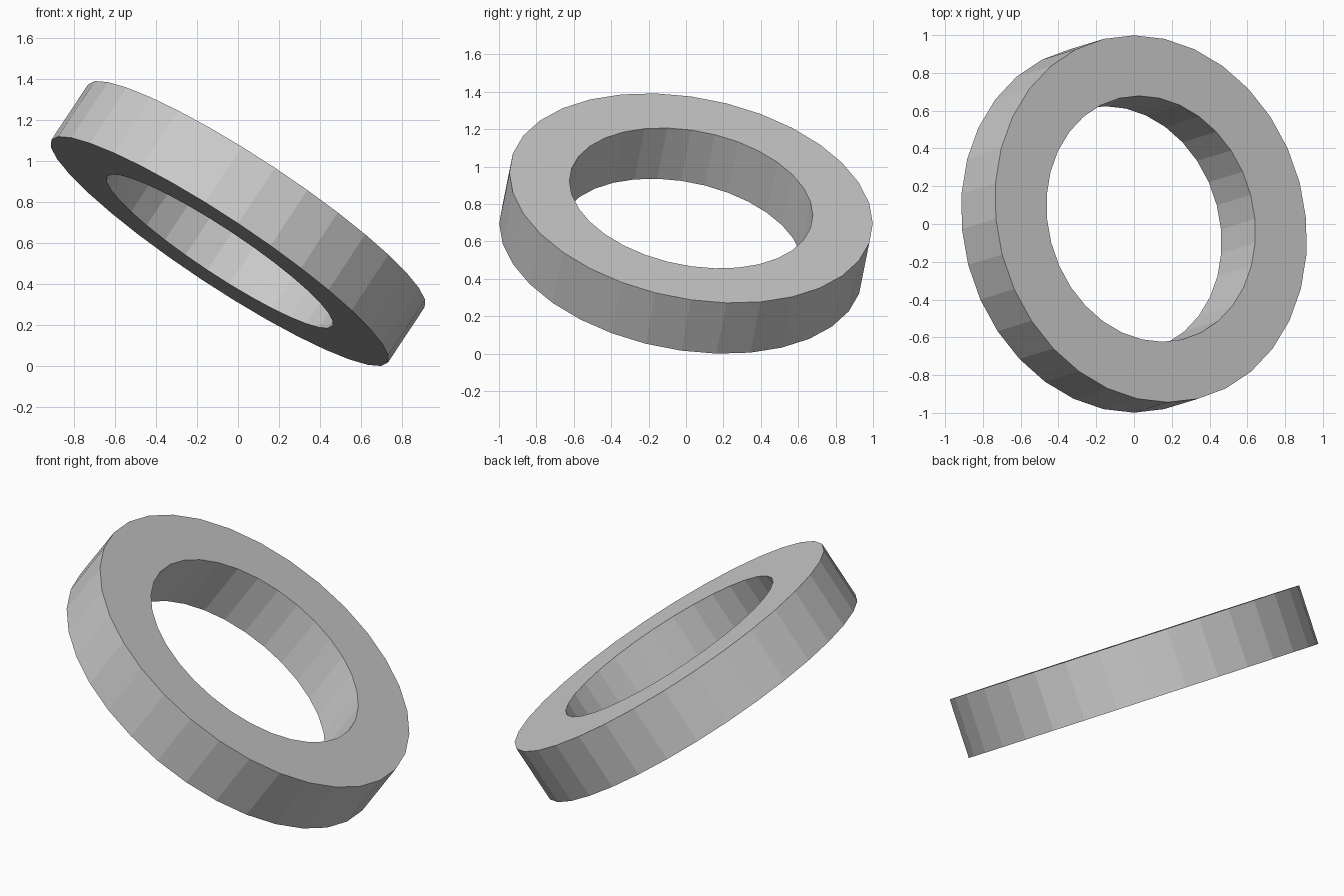
import bpy, bmesh, math
from mathutils import Euler

if "Cube" in bpy.data.objects:
    bpy.data.objects.remove(bpy.data.objects["Cube"])

SIDES = 32
OUTER, INNER, HALF = 0.985, 0.66, 0.165


def circle(bm, radius, z):
    return [bm.verts.new((radius * math.sin(2 * math.pi * i / SIDES),
                          radius * math.cos(2 * math.pi * i / SIDES), z))
            for i in range(SIDES)]


# Flat ring: rectangular section swept round 32 sides
bm = bmesh.new()
section = [(OUTER, -HALF), (OUTER, HALF), (INNER, HALF), (INNER, -HALF)]
loops = [circle(bm, r, z) for r, z in section]
for k in range(4):
    a, b = loops[k], loops[(k + 1) % 4]
    for i in range(SIDES):
        j = (i + 1) % SIDES
        bm.faces.new((a[i], a[j], b[j], b[i]))
bmesh.ops.recalc_face_normals(bm, faces=bm.faces[:])

# Tilt the ring and stand it on the ground
tilt = Euler((math.radians(-9.55), math.radians(33.5), 0), 'XYZ').to_matrix()
bmesh.ops.transform(bm, matrix=tilt.to_4x4(), verts=bm.verts[:])
low = min(v.co.z for v in bm.verts)
bmesh.ops.translate(bm, vec=(0, 0, -low), verts=bm.verts[:])

mesh = bpy.data.meshes.new("ring")
bm.to_mesh(mesh)
bm.free()
bpy.context.collection.objects.link(bpy.data.objects.new("ring", mesh))
